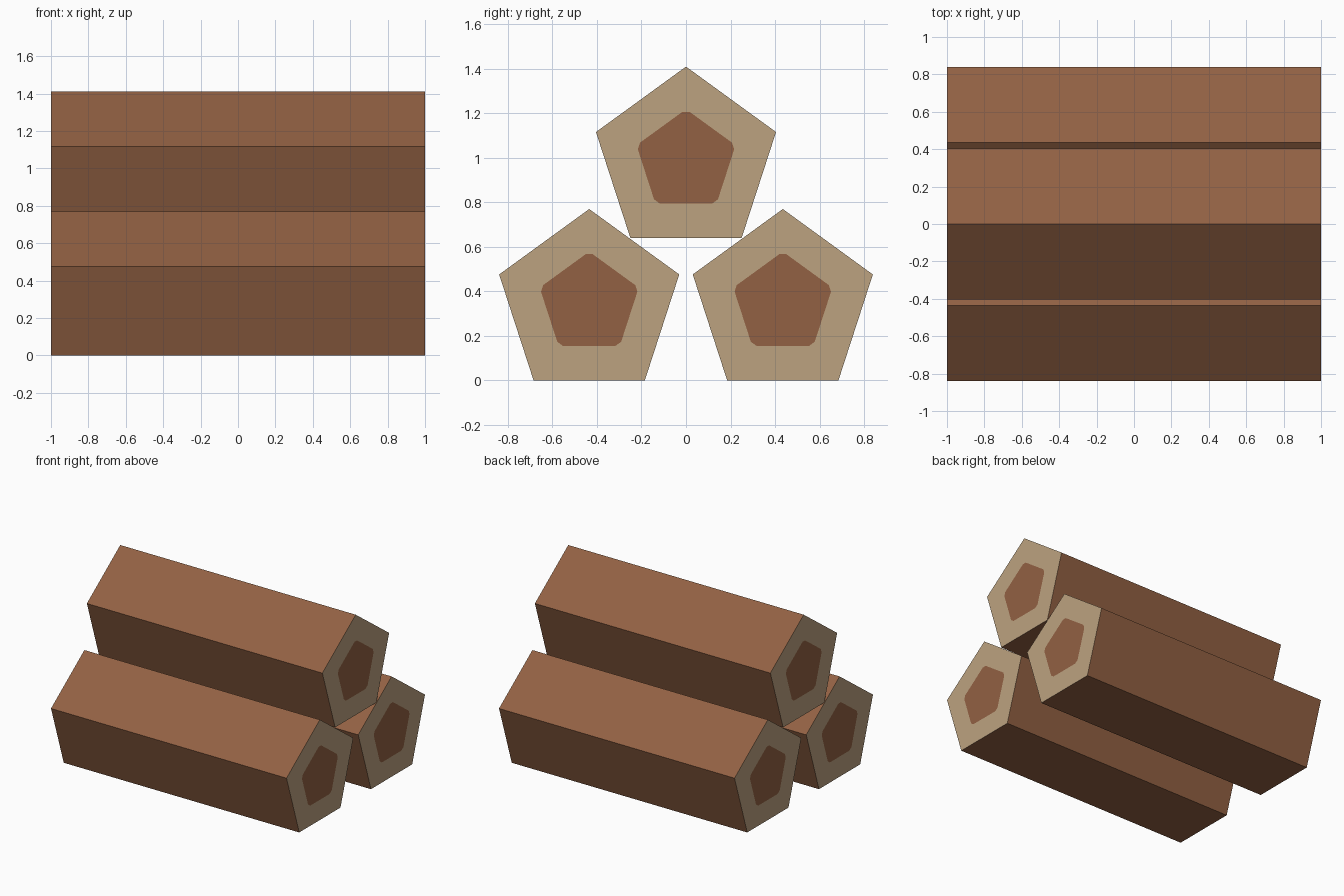
import bpy, bmesh, math
from mathutils import Vector

if "Cube" in bpy.data.objects:
    bpy.data.objects.remove(bpy.data.objects["Cube"])

R = 0.4255           # outer pentagon radius
CORE = 0.234         # heartwood pentagon radius
CHAMFER = 0.07       # fraction trimmed from each heartwood corner


def material(name, rgb):
    m = bpy.data.materials.new(name)
    lin = [((c / 255 + 0.055) / 1.055) ** 2.4 for c in rgb]
    m.diffuse_color = (*lin, 1)
    m.use_nodes = True
    m.node_tree.nodes["Principled BSDF"].inputs["Base Color"].default_value = m.diffuse_color
    return m


bark = material("bark brown", (146, 97, 67))
wood = material("pale cut wood", (188, 162, 128))


def pentagon(radius):
    return [Vector((radius * math.sin(i * math.tau / 5), radius * math.cos(i * math.tau / 5)))
            for i in range(5)]


def log(name, y, z):
    bm = bmesh.new()
    outer, inner = pentagon(R), pentagon(CORE)
    rims = []
    for x in (-1, 1):
        rim = [bm.verts.new((x, y + p.x, z + p.y)) for p in outer]
        # heartwood outline with trimmed corners: two points per corner
        core = []
        for i, p in enumerate(inner):
            for q in (inner[i - 1], inner[(i + 1) % 5]):
                c = p.lerp(q, CHAMFER)
                core.append(bm.verts.new((x, y + c.x, z + c.y)))
        # cut end: pale ring around brown heartwood
        bm.faces.new(core)
        for i in range(5):
            j = (i + 1) % 5
            ring = [bm.faces.new((rim[i], core[2 * i], core[2 * i + 1])),
                    bm.faces.new((rim[i], rim[j], core[2 * j], core[2 * i + 1]))]
            for f in ring:
                f.material_index = 1
        rims.append(rim)
    # bark sides
    a, b = rims
    for i in range(5):
        j = (i + 1) % 5
        bm.faces.new((a[i], a[j], b[j], b[i]))
    bmesh.ops.recalc_face_normals(bm, faces=bm.faces)
    mesh = bpy.data.meshes.new(name)
    bm.to_mesh(mesh)
    bm.free()
    mesh.materials.append(bark)
    mesh.materials.append(wood)
    ob = bpy.data.objects.new(name, mesh)
    bpy.context.collection.objects.link(ob)


base = R * math.cos(math.pi / 5)     # centre height of a log resting on its flat
log("front_log", -0.435, base)
log("back_log", 0.435, base)
log("top_log", 0, 0.64 + base)
